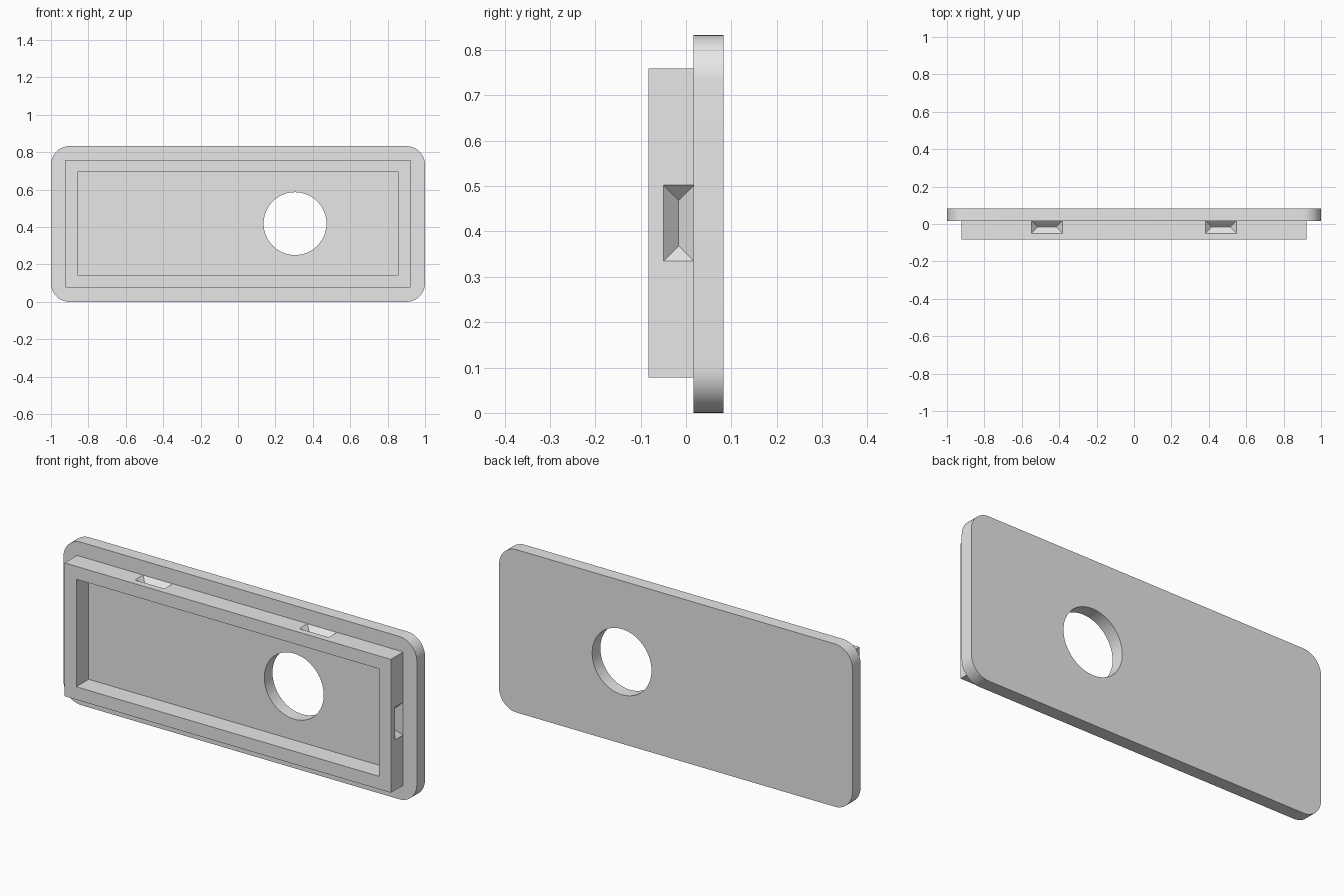
import bpy, bmesh, math
from mathutils import Matrix, Vector

old = bpy.data.objects.get("Cube")
if old:
    bpy.data.objects.remove(old, do_unlink=True)

HEIGHT = 0.833
MID_Z = HEIGHT / 2 + 0.002
BACK, SEAM, FRONT = 0.083, 0.017, -0.083

grey = bpy.data.materials.new("light_grey")
grey.use_nodes = True
grey.diffuse_color = (0.8, 0.8, 0.8, 1)
grey.node_tree.nodes["Principled BSDF"].inputs["Base Color"].default_value = (0.8, 0.8, 0.8, 1)


def finish(name, bm):
    bmesh.ops.recalc_face_normals(bm, faces=bm.faces)
    mesh = bpy.data.meshes.new(name)
    bm.to_mesh(mesh)
    bm.free()
    mesh.materials.append(grey)
    obj = bpy.data.objects.new(name, mesh)
    bpy.context.collection.objects.link(obj)
    return obj


def block(name, half_x, half_z, y0, y1, z=MID_Z, radius=0):
    """Box between two depths, with optional rounded corners."""
    bm = bmesh.new()
    size = Matrix.Diagonal((2 * half_x, y1 - y0, 2 * half_z, 1))
    bmesh.ops.create_cube(bm, size=1, matrix=Matrix.Translation((0, (y0 + y1) / 2, z)) @ size)
    if radius:
        edges = [e for e in bm.edges if abs(e.verts[0].co.y - e.verts[1].co.y) > 0.01]
        bmesh.ops.bevel(bm, geom=edges, offset=radius, segments=12, profile=0.5, affect='EDGES')
    return finish(name, bm)


def cut(target, cutter):
    cutter.hide_render = True
    mod = target.modifiers.new("cut", 'BOOLEAN')
    mod.operation, mod.solver, mod.object = 'DIFFERENCE', 'EXACT', cutter
    bpy.context.view_layer.objects.active = target
    bpy.ops.object.modifier_apply(modifier=mod.name)
    bpy.data.objects.remove(cutter, do_unlink=True)


def notch(place, angle):
    """Hipped wedge pointing into the frame, wider outside the surface."""
    bm = bmesh.new()
    half_len, half_w, depth, over = 0.0835, 0.0335, 0.0335, 0.02
    a, b = half_len + over, half_w + over
    points = [(x, y, over) for x in (-a, a) for y in (-b, b)]
    points += [(s * (half_len - depth), 0, -depth) for s in (-1, 1)]
    for p in points:
        bm.verts.new(p)
    bmesh.ops.convex_hull(bm, input=bm.verts)
    bm.transform(Matrix.Translation(place) @ Matrix.Rotation(angle, 4, 'Y'))
    return finish("notch_cutter", bm)


# Rounded cover plate with a round opening
plate = block("cover_plate", 1, HEIGHT / 2, SEAM, BACK, z=HEIGHT / 2, radius=0.1)
bm = bmesh.new()
bmesh.ops.create_cone(bm, cap_ends=True, segments=64, radius1=0.168, radius2=0.168, depth=0.5,
                      matrix=Matrix.Translation((0.305, 0, MID_Z)) @ Matrix.Rotation(math.pi / 2, 4, 'X'))
cut(plate, finish("hole_cutter", bm))

# Rectangular rim on the front of the plate
rim_x, rim_z, wall = 0.923, 0.341, 0.066
rim = block("raised_rim", rim_x, rim_z, FRONT, SEAM)
cut(rim, block("pocket_cutter", rim_x - wall, rim_z - wall, FRONT - 0.1, SEAM + 0.1))

# Clip notches around the rim: two on the long sides, one on each end
y = SEAM - 0.033
for side in (1, -1):
    turn = 0 if side > 0 else math.pi
    for x in (-0.465, 0.465):
        cut(rim, notch(Vector((x, y, MID_Z + side * rim_z)), turn))
    cut(rim, notch(Vector((side * rim_x, y, MID_Z)), side * math.pi / 2))

# Smooth the curved walls, keep the edges sharp
for obj in (plate, rim):
    bpy.ops.object.select_all(action='DESELECT')
    obj.select_set(True)
    bpy.context.view_layer.objects.active = obj
    bpy.ops.object.shade_smooth_by_angle(angle=math.radians(30))
